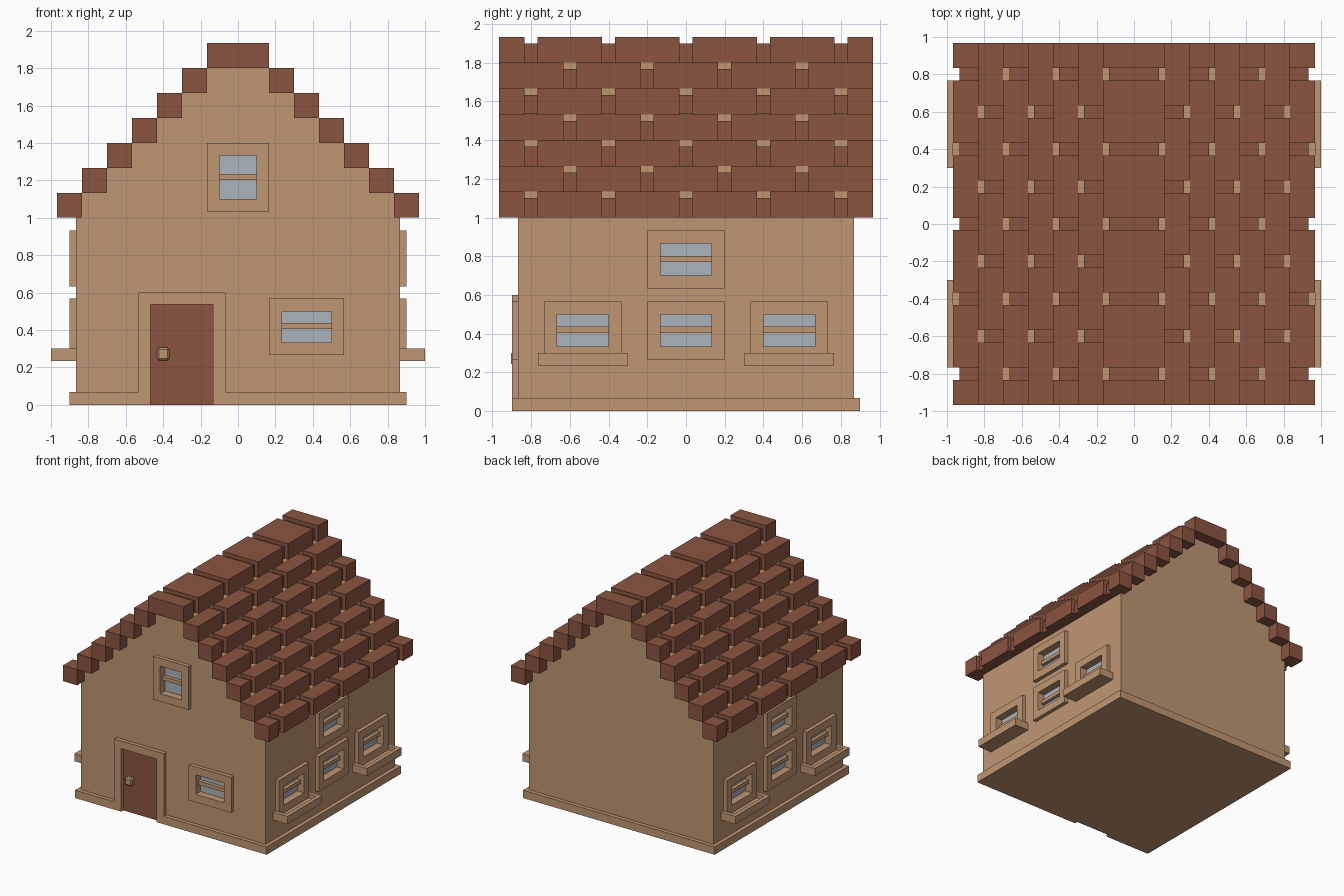
import bpy
import bmesh

old = bpy.data.objects.get("Cube")
if old:
    bpy.data.objects.remove(old, do_unlink=True)


def material(name, rgb):
    m = bpy.data.materials.new(name)
    m.use_nodes = True
    m.diffuse_color = (*rgb, 1)
    m.node_tree.nodes["Principled BSDF"].inputs["Base Color"].default_value = (*rgb, 1)
    return m


TAN = material("tan plaster", (0.527, 0.305, 0.171))
BROWN = material("brown tile", (0.258, 0.089, 0.051))
GLASS = material("pale glass", (0.407, 0.456, 0.503))

WALL, TRIM, RECESS = 0.867, 0.9, 0.833   # wall face, trim face, glass depth
STEP = 0.4 / 3                           # height and run of one roof course
GAP = 0.0333


def finish(name, bm, mat):
    bmesh.ops.recalc_face_normals(bm, faces=bm.faces)
    me = bpy.data.meshes.new(name)
    bm.to_mesh(me)
    bm.free()
    if mat:
        me.materials.append(mat)
    ob = bpy.data.objects.new(name, me)
    bpy.context.collection.objects.link(ob)
    return ob


def boxes(name, extents, mat, bevel=0):
    """One object made of boxes given as (x0, x1, y0, y1, z0, z1)."""
    bm = bmesh.new()
    for x0, x1, y0, y1, z0, z1 in extents:
        vs = bmesh.ops.create_cube(bm, size=1)["verts"]
        for v in vs:
            v.co = (x1 if v.co.x > 0 else x0,
                    y1 if v.co.y > 0 else y0,
                    z1 if v.co.z > 0 else z0)
    if bevel:
        bmesh.ops.bevel(bm, geom=bm.edges[:], offset=bevel, segments=1, affect='EDGES')
    return finish(name, bm, mat)


def on_wall(side, u0, u1, d0, d1, z0, z1):
    """Box along a wall: u runs sideways, d outward from the centre."""
    if side == "front":
        return (u0, u1, -d1, -d0, z0, z1)
    if side == "left":
        return (d0, d1, u0, u1, z0, z1)
    return (-d1, -d0, u0, u1, z0, z1)


def cut(target, extents):
    cutter = boxes("cutter", extents, None)
    cutter.hide_render = True
    mod = target.modifiers.new("openings", 'BOOLEAN')
    mod.operation = 'DIFFERENCE'
    mod.solver = 'EXACT'
    mod.object = cutter
    bpy.context.view_layer.objects.active = target
    bpy.ops.object.modifier_apply(modifier=mod.name)
    bpy.data.objects.remove(cutter, do_unlink=True)


openings = []


def window(name, side, u0, u1, z0, z1, bar):
    """Raised frame, recessed glass and a crossbar; stores the wall opening."""
    t = 0.067
    a, b, c, e = u0 + t, u1 - t, z0 + t, z1 - t
    boxes(name + "_frame", [
        on_wall(side, u0, a, WALL - 0.005, TRIM, z0, z1),
        on_wall(side, b, u1, WALL - 0.005, TRIM, z0, z1),
        on_wall(side, a, b, WALL - 0.005, TRIM, z0, c),
        on_wall(side, a, b, WALL - 0.005, TRIM, e, z1)], TAN)
    boxes(name + "_glass", [on_wall(side, a, b, RECESS - 0.004, RECESS + 0.004, c, e)], GLASS)
    boxes(name + "_crossbar", [on_wall(side, a, b, RECESS, WALL, bar, bar + 0.032)], TAN)
    openings.append(on_wall(side, a, b, RECESS, 1.0, c, e))


def window_box(name, side, u0, u1):
    """Shallow planter: floor with a raised rim."""
    r, z0, z1, d0, d1 = 0.033, 0.235, 0.3, WALL - 0.005, 1.0
    boxes(name, [
        on_wall(side, u0, u1, d0, d1, z0, z0 + 0.033),
        on_wall(side, u0, u0 + r, d0, d1, z0 + 0.033, z1),
        on_wall(side, u1 - r, u1, d0, d1, z0 + 0.033, z1),
        on_wall(side, u0 + r, u1 - r, d1 - r, d1, z0 + 0.033, z1)], TAN)


# House walls with stepped gables
half = [(WALL, 0.0), (WALL, 1.0)]
for k in range(6):
    x = 0.8333 - k * STEP
    half += [(x, 1 + k * STEP), (x, 1 + (k + 1) * STEP)]
outline = half + [(-x, z) for x, z in reversed(half)]
bm = bmesh.new()
face = bm.faces.new([bm.verts.new((x, -WALL, z)) for x, z in outline])
new = bmesh.ops.extrude_face_region(bm, geom=[face])["geom"]
bmesh.ops.translate(bm, vec=(0, 2 * WALL, 0),
                    verts=[g for g in new if isinstance(g, bmesh.types.BMVert)])
walls = finish("house_walls", bm, TAN)

# Windows on the front and on both sides
window("front_window", "front", 0.167, 0.567, 0.267, 0.567, 0.404)
window("attic_window", "front", -0.167, 0.167, 1.033, 1.4, 1.201)
for side in ("left", "right"):
    window(side + "_upper_window", side, -0.2, 0.2, 0.633, 0.933, 0.77)
    window(side + "_middle_window", side, -0.2, 0.2, 0.267, 0.567, 0.404)
    for place, u in (("front", -0.533), ("back", 0.533)):
        name = f"{side}_{place}"
        window(name + "_window", side, u - 0.2, u + 0.2, 0.267, 0.567, 0.404)
        window_box(name + "_window_box", side, u - 0.233, u + 0.233)
cut(walls, openings)

# Foundation, open at the doorway
foundation = boxes("foundation", [(-TRIM, TRIM, -TRIM, TRIM, 0, 0.067)], TAN)
cut(foundation, [(-0.5, -0.1, -1, -WALL, -0.1, 0.2)])

# Door, door frame and knob
boxes("door_frame", [
    (-0.533, -0.467, -TRIM, -WALL + 0.005, 0, 0.6),
    (-0.133, -0.067, -TRIM, -WALL + 0.005, 0, 0.6),
    (-0.467, -0.133, -TRIM, -WALL + 0.005, 0.535, 0.6)], TAN)
boxes("door", [(-0.467, -0.133, -WALL - 0.004, -WALL + 0.004, 0.0, 0.535)], BROWN)
boxes("door_knob", [(-0.433, -0.367, -0.905, -0.86, 0.238, 0.305)], TAN, bevel=0.01)


# Roof courses: staggered tiles over a slightly smaller core
def tile_spans(staggered):
    """Start and end of each tile along the ridge, clipped to the roof length."""
    end, start = 0.9667, -0.9667 if staggered else -1.1667
    spans = []
    while start < end - 0.01:
        spans.append((max(start, -end), min(start + 0.3333, end)))
        start += 0.4
    return spans


for k in range(7):
    z0, z1 = 1 + k * STEP, 1 + (k + 1) * STEP
    if k == 6:
        sides = [("ridge", -0.1667, 0.1667, -0.1333, 0.1333)]
    else:
        x0 = 0.8333 - k * STEP
        x1 = x0 + STEP
        sides = [(f"left_course_{k + 1}", x0, x1, x0, x1 - GAP),
                 (f"right_course_{k + 1}", -x1, -x0, -x1 + GAP, -x0)]
    for name, a, b, c, d in sides:
        boxes(name + "_tiles", [(a, b, y0, y1, z0, z1)
                                for y0, y1 in tile_spans(k % 2 == 1)], BROWN)
        boxes(name + "_core", [(c, d, -0.933, 0.933, z0 + 0.001, z1 - GAP)], BROWN)
